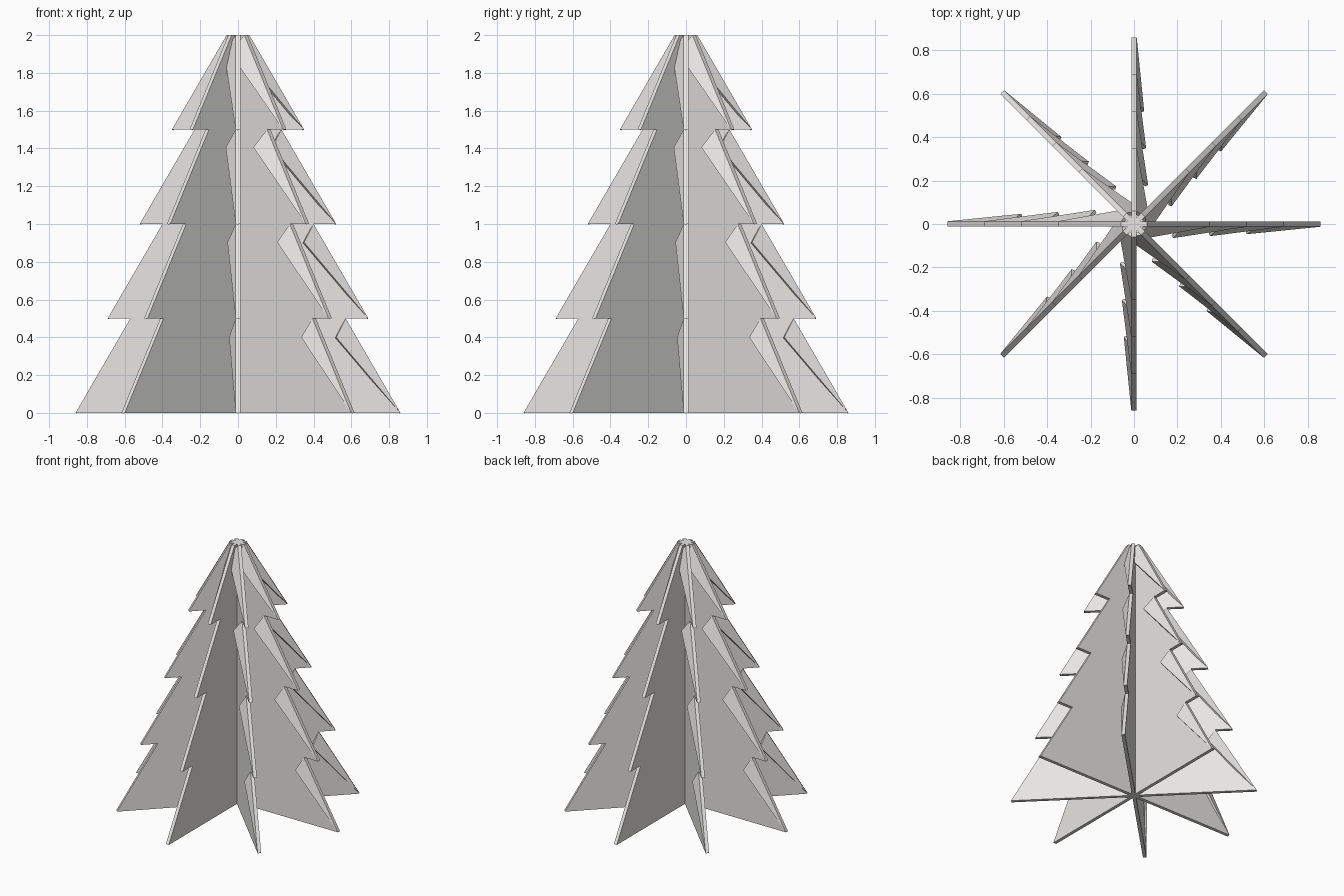
import bpy, bmesh, math
from mathutils import Vector, Matrix

if "Cube" in bpy.data.objects:
    bpy.data.objects.remove(bpy.data.objects["Cube"])

FINS, TIERS = 8, 4
HALF = 0.0125          # half plate thickness
FLAP_T = 0.016         # folded flap thickness

grey = bpy.data.materials.new("warm light grey")
grey.diffuse_color = (0.8, 0.79, 0.77, 1)
grey.use_nodes = True
grey.node_tree.nodes["Principled BSDF"].inputs["Base Color"].default_value = grey.diffuse_color


def tier(i):
    """Lower and upper outer corners (radius, height) of one tier."""
    return (0.86 - 0.17 * i, 0.5 * i), (0.57 - 0.17 * i, 0.5 * (i + 1))


def prism(bm, lower, upper):
    """Closed solid between two matching loops."""
    a = [bm.verts.new(p) for p in lower]
    b = [bm.verts.new(p) for p in upper]
    bm.faces.new(a[::-1])
    bm.faces.new(b)
    for k in range(len(a)):
        j = (k + 1) % len(a)
        bm.faces.new((a[k], a[j], b[j], b[k]))


def make_mesh(name, build):
    bm = bmesh.new()
    build(bm)
    bmesh.ops.recalc_face_normals(bm, faces=bm.faces)
    mesh = bpy.data.meshes.new(name)
    bm.to_mesh(mesh)
    bm.free()
    mesh.materials.append(grey)
    return mesh


# Saw-tooth branch plate, lying in the xz plane
def build_fin(bm):
    outline = [(0, 0)] + [c for i in range(TIERS) for c in tier(i)] + [(0, 2)]
    prism(bm, [(r, -HALF, z) for r, z in outline],
          [(r, HALF, z) for r, z in outline])


# Folded triangular flaps along each tier's sloping edge
def build_flaps(bm):
    for i in range(TIERS):
        (r0, z0), (r1, z1) = tier(i)
        p = Vector((r0, -HALF, z0))
        q = Vector((r1, -HALF, z1))
        t = Vector((0.52 - 0.17 * i, -0.047 - 0.009 * i, z0 + 0.4 + 0.003 * i))
        n = (q - p).cross(t - p).normalized()
        if n.y > 0:
            n = -n
        outer = [p, q, t]
        prism(bm, outer, [v - n * FLAP_T for v in outer])


fin_mesh = make_mesh("branch_plate", build_fin)
flap_mesh = make_mesh("folded_flaps", build_flaps)

# Radial copies
for k in range(FINS):
    for name, mesh in (("branch_plate", fin_mesh), ("folded_flaps", flap_mesh)):
        ob = bpy.data.objects.new(f"{name}_{k + 1}", mesh)
        ob.matrix_world = Matrix.Rotation(k * math.tau / FINS, 4, 'Z')
        bpy.context.collection.objects.link(ob)
